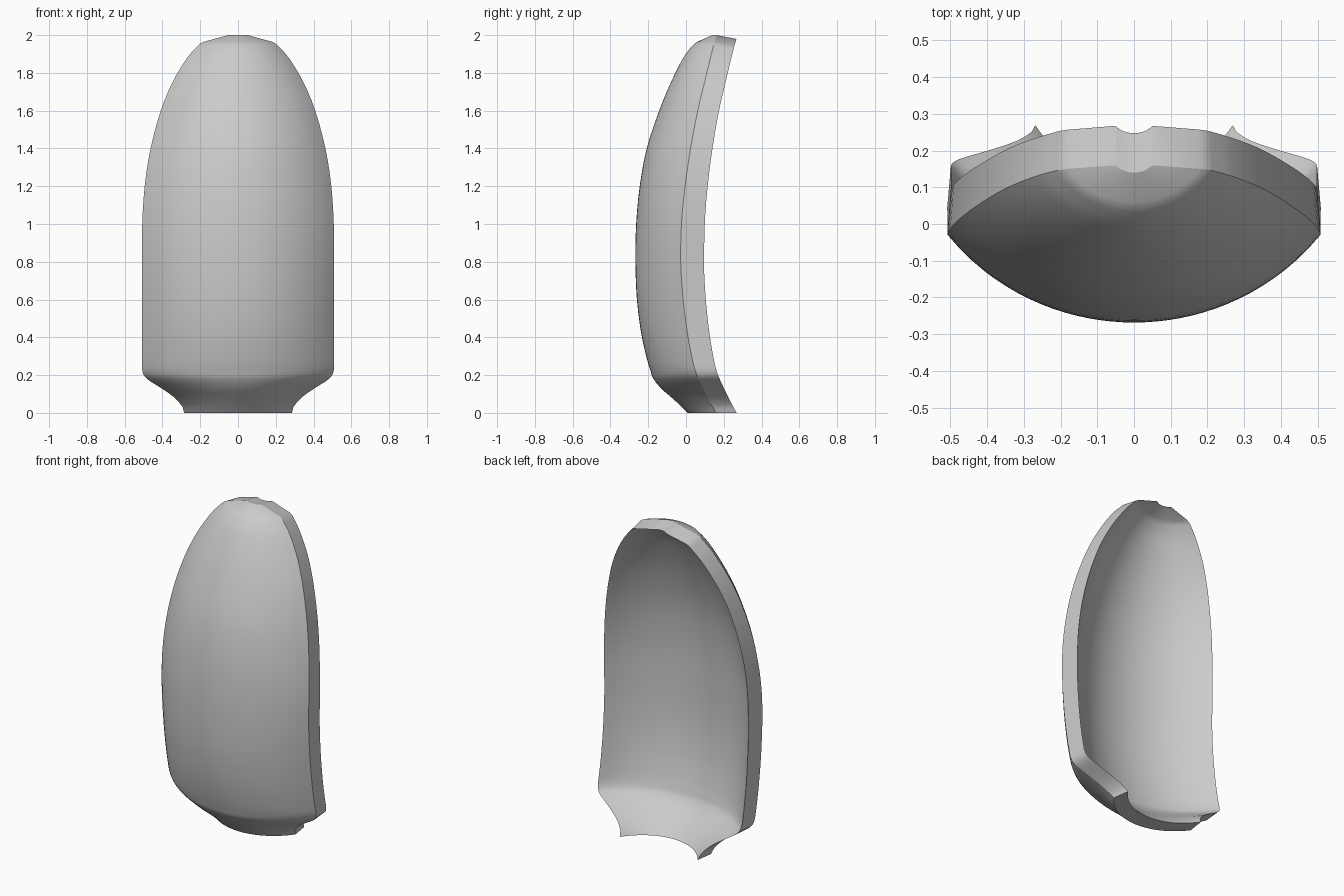
import bpy, bmesh, math

if "Cube" in bpy.data.objects:
    bpy.data.objects.remove(bpy.data.objects["Cube"])

# Stations up the shell: z, half width, front centre y, front rim y
STATIONS = [
    (0.00, .285, .010, .160), (0.03, .293, -.020, .142), (0.08, .335, -.075, .115),
    (0.13, .405, -.132, .090), (0.18, .482, -.172, .066), (0.22, .506, -.187, .050),
    (0.29, .508, -.208, .032), (0.42, .508, -.237, .008), (0.60, .508, -.260, -.015),
    (0.80, .508, -.268, -.028), (1.00, .507, -.264, -.024), (1.20, .494, -.245, -.005),
    (1.40, .463, -.208, .024), (1.60, .409, -.142, .062), (1.75, .347, -.080, .098),
    (1.87, .276, -.020, .127), (1.93, .225, .022, .142), (1.965, .180, .060, .150),
    (2.00, .050, .140, .160),
]
COLS = 32


def refine(pts, steps=3):
    """Catmull-Rom between stations, keeping the end segments straight."""
    out = [pts[0]]
    for i in range(1, len(pts) - 2):
        a, b, c, d = pts[i - 1:i + 3]
        for k in range(steps):
            t = k / steps
            out.append(tuple(
                q + .5 * t * (r - p + t * (2*p - 5*q + 4*r - s + t * (3*(q - r) + s - p)))
                for p, q, r, s in zip(a, b, c, d)))
    return out + [pts[-2], pts[-1]]


def arc(t, radius=1.27):
    """Circular bow, 0 in the middle and 1 at the rim."""
    return (radius - math.sqrt(radius**2 - t*t)) / (radius - math.sqrt(radius**2 - 1))


# Curved shell: bowed front surface, parallel back surface, wall between them
bm = bmesh.new()
front, back = [], []
for z, w, yc, ye in refine(STATIONS):
    thick = .125 - .018 * min(1, abs(z - .9))
    drop = .02 * max(0, (z - 1.6) / .4)
    inset = .01 + .006 * max(0, 1 - z / .2)
    if z > 1.9:
        inset *= (2 - z) / .1
    f_row, b_row = [], []
    for i in range(COLS + 1):
        t = 2 * i / COLS - 1
        y = yc + (ye - yc) * arc(t)
        f_row.append(bm.verts.new((w * t, y, z)))
        b_row.append(bm.verts.new(((w - inset) * t, y + thick, z - drop)))
    front.append(f_row)
    back.append(b_row)

for rows in (front, back):
    for lo, hi in zip(rows, rows[1:]):
        for i in range(COLS):
            bm.faces.new((lo[i], lo[i + 1], hi[i + 1], hi[i]))


def outline(rows):
    return (rows[0] + [r[-1] for r in rows[1:-1]] + rows[-1][::-1]
            + [r[0] for r in rows[-2:0:-1]])


# Rim wall with crisp front and back edges
f_loop, b_loop = outline(front), outline(back)
for i in range(len(f_loop)):
    j = (i + 1) % len(f_loop)
    bm.faces.new((f_loop[i], b_loop[i], b_loop[j], f_loop[j]))
    for loop in (f_loop, b_loop):
        bm.edges.get((loop[i], loop[j])).smooth = False
bmesh.ops.recalc_face_normals(bm, faces=bm.faces)

mesh = bpy.data.meshes.new("curved_shell")
bm.to_mesh(mesh)
bm.free()
shell = bpy.data.objects.new("curved_shell", mesh)
bpy.context.collection.objects.link(shell)
bpy.context.view_layer.objects.active = shell
shell.select_set(True)
bpy.ops.object.shade_smooth_by_angle(angle=math.radians(50), keep_sharp_edges=True)
